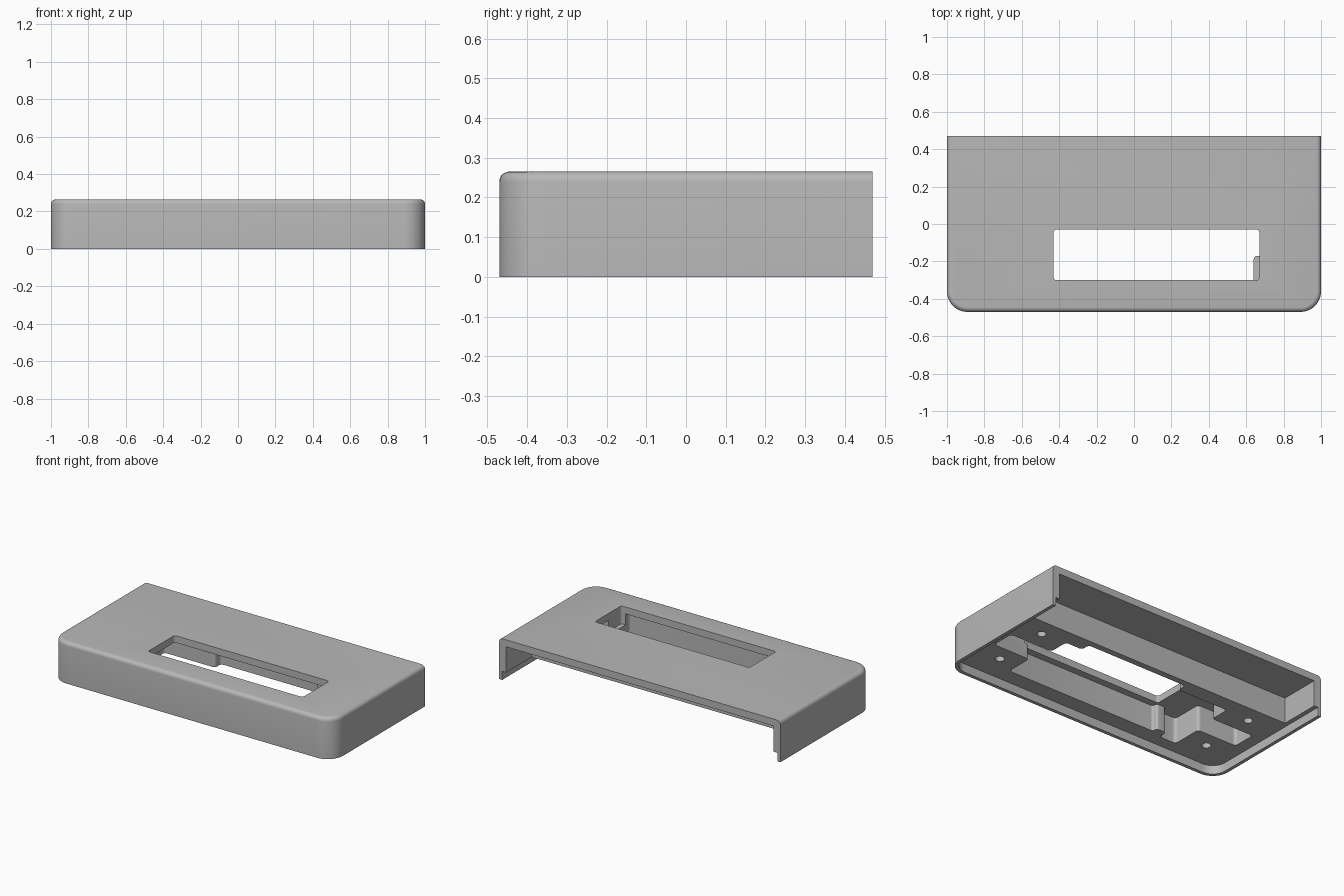
import bpy, bmesh, math
from mathutils import Vector

if "Cube" in bpy.data.objects:
    bpy.data.objects.remove(bpy.data.objects["Cube"])

H = 0.265            # overall height
ROOF = 0.22          # underside of the top plate
LIP = 0.055          # height of the thin lip around the bottom


def rounded(points, seg=6):
    """Round right-angled corners given as (x, y, radius)."""
    out = []
    n = len(points)
    for i, (x, y, r) in enumerate(points):
        p = Vector((x, y))
        if r == 0:
            out.append(p)
            continue
        u = (Vector(points[i - 1][:2]) - p).normalized() * r
        v = (Vector(points[(i + 1) % n][:2]) - p).normalized() * r
        c = p + u + v
        for k in range(seg + 1):
            t = math.pi / 2 * k / seg
            out.append(c - v * math.cos(t) - u * math.sin(t))
    return out


def prism(name, outline, z0, z1, top_bevel=0.0, open_y=None):
    """Extrude an outline; optionally round its top rim except along open_y."""
    bm = bmesh.new()
    face = bm.faces.new([bm.verts.new((p.x, p.y, z0)) for p in outline])
    ext = bmesh.ops.extrude_face_region(bm, geom=[face])
    top = [g for g in ext["geom"] if isinstance(g, bmesh.types.BMVert)]
    bmesh.ops.translate(bm, verts=top, vec=(0, 0, z1 - z0))
    bmesh.ops.recalc_face_normals(bm, faces=bm.faces)
    if top_bevel:
        rim = [e for e in bm.edges
               if all(abs(v.co.z - z1) < 1e-5 for v in e.verts)
               and not all(abs(v.co.y - open_y) < 1e-5 for v in e.verts)]
        bmesh.ops.bevel(bm, geom=rim, offset=top_bevel, segments=5,
                        profile=0.5, affect='EDGES', clamp_overlap=True)
    me = bpy.data.meshes.new(name)
    bm.to_mesh(me)
    bm.free()
    ob = bpy.data.objects.new(name, me)
    bpy.context.collection.objects.link(ob)
    return ob


def rect(x0, x1, y0, y1, r_front=0.0, r_back=0.0, seg=6):
    return rounded([(x0, y0, r_front), (x1, y0, r_front),
                    (x1, y1, r_back), (x0, y1, r_back)], seg)


def cut(target, cutter):
    mod = target.modifiers.new("cut", 'BOOLEAN')
    mod.operation = 'DIFFERENCE'
    mod.solver = 'EXACT'
    mod.object = cutter
    bpy.context.view_layer.objects.active = target
    bpy.ops.object.modifier_apply(modifier=mod.name)
    bpy.data.objects.remove(cutter)


# Outer housing: rounded front corners and rim, square open back
housing = prism("housing", rect(-1, 1, -0.47, 0.47, 0.11, seg=10), 0, H,
                top_bevel=0.025, open_y=0.47)

# Recess leaving a thin lip around the bottom
cut(housing, prism("lip_cutter", rect(-0.978, 0.978, -0.448, 0.6, 0.09, seg=10),
                   -0.1, LIP))

# Open rear bay
cut(housing, prism("rear_bay_cutter", rect(-0.95, 0.95, 0.21, 0.6), -0.1, ROOF))

# Display pocket with side slots between the screw platforms
R = 0.02
pocket = [(-0.62, -0.37), (-0.50, -0.37), (-0.50, -0.31), (-0.43, -0.31),
          (-0.43, -0.345), (0.64, -0.345), (0.64, -0.17), (0.90, -0.17),
          (0.90, -0.02), (0.60, -0.02), (0.60, 0.11), (0.48, 0.11),
          (0.48, 0.17), (-0.24, 0.17), (-0.24, 0.11), (-0.60, 0.11),
          (-0.60, -0.02), (-0.90, -0.02), (-0.90, -0.17), (-0.62, -0.17)]
radii = [0.015 if i in (3, 4) else R for i in range(len(pocket))]
cut(housing, prism("pocket_cutter",
                   rounded([(x, y, r) for (x, y), r in zip(pocket, radii)]),
                   -0.1, ROOF))

# Display window through the top
cut(housing, prism("window_cutter", rect(-0.43, 0.67, -0.30, -0.03, 0.015, 0.015),
                   0.15, 0.4))

# Four screw holes
for x in (-0.77, 0.77):
    for y in (-0.275, 0.095):
        ring = [Vector((x + 0.027 * math.cos(a), y + 0.027 * math.sin(a)))
                for a in (math.tau * k / 24 for k in range(24))]
        cut(housing, prism("hole_cutter", ring, -0.1, 0.17))

# Plain grey finish
grey = bpy.data.materials.new("plain grey")
grey.diffuse_color = (0.48, 0.48, 0.48, 1)
grey.use_nodes = True
grey.node_tree.nodes["Principled BSDF"].inputs["Base Color"].default_value = grey.diffuse_color
housing.data.materials.clear()
housing.data.materials.append(grey)
for p in housing.data.polygons:
    p.material_index = 0

bpy.ops.object.select_all(action='DESELECT')
housing.select_set(True)
bpy.context.view_layer.objects.active = housing
bpy.ops.object.shade_smooth_by_angle(angle=math.radians(30))
